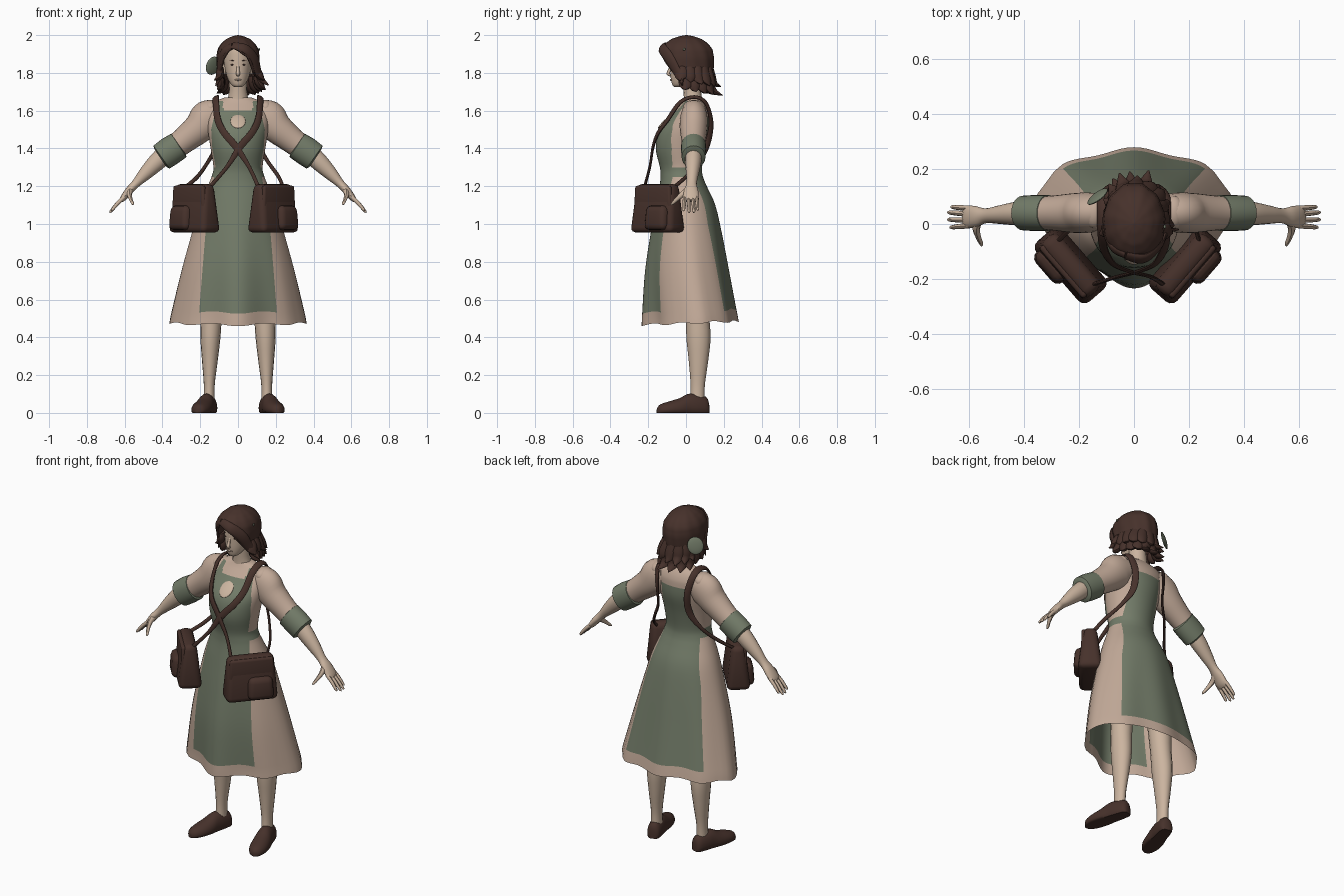
import bpy, bmesh, math, random
from mathutils import Vector

if "Cube" in bpy.data.objects:
    bpy.data.objects.remove(bpy.data.objects["Cube"])

random.seed(4)
TAU = 2 * math.pi


def material(name, rgb):
    m = bpy.data.materials.new(name)
    m.diffuse_color = (*rgb, 1)
    m.use_nodes = True
    m.node_tree.nodes["Principled BSDF"].inputs["Base Color"].default_value = m.diffuse_color
    return m


SKIN = material("skin", (0.60, 0.46, 0.35))
CLOTH = material("beige_cloth", (0.54, 0.40, 0.315))
GREEN = material("sage_green", (0.17, 0.20, 0.14))
BROWN = material("dark_brown", (0.062, 0.031, 0.024))


def spline(pts, k=4):
    """Catmull-Rom through tuples of any length."""
    out, n = [], len(pts)
    for i in range(n - 1):
        a, b, c, d = pts[max(i - 1, 0)], pts[i], pts[i + 1], pts[min(i + 2, n - 1)]
        for j in range(k):
            t = j / k
            out.append(tuple(0.5 * (2 * q + (r - p) * t + (2 * p - 5 * q + 4 * r - s) * t * t
                       + (3 * q - p - 3 * r + s) * t ** 3) for p, q, r, s in zip(a, b, c, d)))
    return out + [tuple(pts[-1])]


def interp(table, x):
    for (a, p), (b, q) in zip(table, table[1:]):
        if x <= b:
            return p + (q - p) * max(0, (x - a) / (b - a))
    return table[-1][1]


def finish(name, bm, mats):
    bmesh.ops.recalc_face_normals(bm, faces=bm.faces)
    me = bpy.data.meshes.new(name)
    bm.to_mesh(me)
    bm.free()
    for m in mats:
        me.materials.append(m)
    ob = bpy.data.objects.new(name, me)
    bpy.context.collection.objects.link(ob)
    return ob


def loft(name, rings, mats, caps=(True, True), rule=None):
    bm = bmesh.new()
    vs = [[bm.verts.new(p) for p in r] for r in rings]
    n = len(vs[0])
    for i in range(len(vs) - 1):
        for j in range(n):
            k = (j + 1) % n
            f = bm.faces.new((vs[i][j], vs[i][k], vs[i + 1][k], vs[i + 1][j]))
            if rule:
                f.material_index = rule(j, f.calc_center_median())
    if caps[0]:
        bm.faces.new(vs[0])
    if caps[1]:
        bm.faces.new(vs[-1])
    return finish(name, bm, mats)


def tube(name, pts, mat, ref=(0, 1, 0), center=None, n=16, k=4):
    """Points are (x, y, z, radius along ref, radius across)."""
    pts = spline(pts, k)
    P = [Vector(p[:3]) for p in pts]
    rings = []
    for i, p in enumerate(P):
        t = (P[min(i + 1, len(P) - 1)] - P[max(i - 1, 0)]).normalized()
        u = (p - Vector(center)) if center else Vector(ref)
        u = (u - t * u.dot(t)).normalized()
        v = t.cross(u)
        rings.append([p + u * math.cos(TAU * j / n) * pts[i][3] + v * math.sin(TAU * j / n) * pts[i][4]
                      for j in range(n)])
    return loft(name, rings, [mat])


def oval(z, hw, yf, yb, a):
    """Point on an oval, angle 0 = front, 90 degrees = +x."""
    return Vector((hw * math.sin(a), (yf + yb) / 2 - (yb - yf) / 2 * math.cos(a), z))


def blob(name, loc, scale, mat, rot=(0, 0, 0)):
    bm = bmesh.new()
    bmesh.ops.create_uvsphere(bm, u_segments=20, v_segments=12, radius=1)
    ob = finish(name, bm, [mat])
    ob.location, ob.scale, ob.rotation_euler = loc, scale, rot
    return ob


def box(name, loc, size, rot, bevel, taper=(1, 1)):
    bm = bmesh.new()
    bmesh.ops.create_cube(bm, size=1)
    for v in bm.verts:
        tx, ty = taper if v.co.z > 0 else (1, 1)
        v.co = Vector((v.co.x * size[0] * tx, v.co.y * size[1] * ty, v.co.z * size[2]))
    bmesh.ops.bevel(bm, geom=bm.edges[:], offset=bevel, segments=3, affect='EDGES', profile=0.5)
    ob = finish(name, bm, [BROWN])
    ob.location, ob.rotation_euler = loc, (0, 0, rot)
    return ob


# Dress: one open shell whose columns follow the apron edges
body = [(.465, .365, -.235, .28), (.53, .352, -.232, .268), (.75, .30, -.217, .228),
        (.95, .245, -.187, .19), (1.1, .20, -.159, .155), (1.2, .16, -.14, .11),
        (1.25, .14, -.135, .09), (1.3, .13, -.138, .085), (1.4, .145, -.16, .1),
        (1.5, .16, -.143, .122), (1.58, .165, -.075, .122), (1.615, .155, -.045, .115),
        (1.645, .13, -.02, .1), (1.67, .07, -.005, .08)]
front_w = [(.53, .208), (1, .168), (1.2, .135), (1.3, .118), (1.4, .136), (1.5, .142), (1.6, .12), (1.65, .105)]
back_w = [(.53, .26), (1, .182), (1.2, .13), (1.3, .11), (1.5, .09), (1.65, .085)]
N = 12
rings = []
for z, hw, yf, yb in spline(body, 4):
    af = math.asin(min(.95, interp(front_w, z) / hw))
    ab = math.pi - math.asin(min(.95, interp(back_w, z) / hw))
    half = [af * i / N for i in range(N)] + [af + (ab - af) * i / N for i in range(N)] \
        + [ab + (math.pi - ab) * i / N for i in range(N)]
    angs = half + [math.pi] + [TAU - a for a in reversed(half[1:])]
    t = max(0, min(1, (1.15 - z) / .65))
    mid = (yf + yb) / 2 + .05 * t
    ring = []
    for a in angs:
        c = math.cos(a)
        f = 1 - .038 * t * (1 - math.cos(8 * a))
        g = f - (.17 * t * math.sin(2 * a) ** 2 if c > 0 else 0)
        y = mid - c * g * (mid - yf if c > 0 else yb - mid)
        ring.append((hw * math.sin(a) * (1 + f) / 2, y, z + t ** 3 * (.04 * (y + .235) - .006 * math.cos(8 * a))))
    rings.append(ring)


def apron(j, c):
    j = j if j < 3 * N else 6 * N - 1 - j
    if 1.25 < c.z < 1.3:
        return 1
    if j < N:
        return int(c.z > .53 and c.z < 1.65 and not (abs(c.x) < .078 and c.z > 1.6))
    return int(j >= 2 * N and .545 < c.z < 1.555)


loft("dress", rings, [CLOTH, GREEN], (False, True), apron)
blob("neckline_keyhole", (0, -.109, 1.543), (.04, .053, .009), SKIN, (math.radians(43), 0, 0))

# Neck and head
tube("neck", [(0, .04, 1.62, .055, .075), (0, .035, 1.68, .047, .05), (0, .025, 1.8, .047, .047)], SKIN)
head = [(1.725, .017, -.062, -.025), (1.738, .036, -.073, 0), (1.775, .057, -.081, .06), (1.83, .071, -.084, .1),
        (1.88, .076, -.084, .11), (1.93, .07, -.078, .11), (1.97, .045, -.045, .08)]
loft("head", [[oval(*r, TAU * j / 28) for j in range(28)] for r in spline(head, 4)], [SKIN])
tube("nose", [(0, -.078, 1.85, .004, .006), (0, -.086, 1.82, .007, .008), (0, -.094, 1.795, .009, .011),
              (0, -.08, 1.786, .005, .007)], SKIN, n=10)
blob("lips", (0, -.079, 1.763), (.018, .006, .005), CLOTH)
for s in (-1, 1):
    blob("eye", (s * .03, -.0755, 1.843), (.012, .003, .003), BROWN, (0, 0, s * .3))
    blob("eyebrow", (s * .031, -.075, 1.866), (.015, .003, .002), BROWN, (0, s * -.1, s * .3))
    blob("ear", (s * .071, .015, 1.82), (.012, .022, .03), SKIN)

# Hair: a cap with a swept hemline, then flicked locks
hem = [(-180, 1.735), (-110, 1.75), (-75, 1.785), (-60, 1.82), (-48, 1.87), (-32, 1.91), (-16, 1.935), (0, 1.92),
       (25, 1.885), (42, 1.84), (55, 1.80), (85, 1.775), (110, 1.75), (180, 1.735)]
shape = [(1.7, .092), (1.76, .1), (1.82, .110), (1.88, .114), (1.925, .108), (1.955, .09), (1.98, .062),
         (1.995, .027), (2.0, .002)]
rows, cols = 22, 72
rings = []
for i in range(rows + 1):
    ring = []
    for j in range(cols):
        a = TAU * j / cols
        d = math.degrees(a if a <= math.pi else a - TAU)
        h = interp(hem, d)
        z = h + (2.0 - h) * math.sin(i / rows * math.pi / 2)
        r = interp(shape, z) / .112 * (1 + .015 * math.sin(11 * a + 14 * z))
        mid = .005 + .02 * (1.9 - z)
        ring.append((.112 * r * math.sin(a), mid - .142 * r * math.cos(a), z))
    rings.append(ring)
hair = loft("hair_cap", rings, [BROWN], (False, True))
solid = hair.modifiers.new("thickness", 'SOLIDIFY')
solid.thickness, solid.offset = .014, -1
for layer, (top, drop, count) in enumerate([(1.83, .095, 11), (1.785, .095, 10)]):
    for i in range(count):
        a = math.radians(75 + 210 * (i + .5 * layer) / (count - 1 + layer))
        out = random.uniform(.9, 1.15)
        sx, sy = math.sin(a), -math.cos(a)
        long = .8 + .3 * sy
        path = []
        for t, r, w in [(0, .9, .028), (.4, .95, .037), (.78, 1.06, .03), (1, 1.27 * out, .003)]:
            path.append((.108 * r * sx + .014 * t + .012 * t * math.sin(5 * i), .008 + .132 * r * sy,
                         top - drop * t * long, .6 * w, w))
        tube("hair_lock", path, BROWN, ref=(sx, sy, 0), n=8, k=3)
# Long side fringe sweeping to one side, and a shorter one opposite
tube("fringe_long", [(-.03, -.115, 1.945, .008, .02), (.035, -.126, 1.93, .012, .028), (.085, -.09, 1.88, .012, .03),
                     (.105, -.05, 1.81, .012, .026), (.125, -.025, 1.765, .01, .018), (.162, -.02, 1.735, .003, .003)],
     BROWN, center=(0, 0, 1.85), n=12)
tube("fringe_short", [(-.03, -.115, 1.945, .008, .015), (-.075, -.09, 1.915, .01, .022), (-.098, -.05, 1.85, .01, .022),
                      (-.1, -.03, 1.78, .009, .018), (-.118, -.02, 1.73, .003, .004)], BROWN, center=(0, 0, 1.85), n=12)
blob("hair_ornament", (-.133, .1, 1.838), (.045, .011, .05), GREEN, (.25, .25, math.radians(42)))
blob("hair_pin", (.112, -.01, 1.925), (.005, .007, .007), GREEN)

for s in (-1, 1):
    # Sleeve, cuff and arm
    tube("sleeve", [(s * .09, .045, 1.585, .06, .07), (s * .155, .042, 1.56, .072, .098), (s * .21, .04, 1.505, .073, .082),
                    (s * .29, .04, 1.44, .064, .069), (s * .37, .04, 1.38, .058, .064)], CLOTH, n=24)
    blob("shoulder_gather", (s * .145, .043, 1.615), (.042, .06, .042), CLOTH, (0, s * .2, 0))
    tube("cuff", [(s * .308, .04, 1.42, .052, .06), (s * .314, .04, 1.416, .066, .074), (s * .36, .04, 1.386, .066, .077),
                  (s * .405, .04, 1.354, .063, .074), (s * .411, .04, 1.35, .05, .058)], GREEN, n=24, k=1)
    tube("forearm", [(s * .37, .04, 1.385, .045, .05), (s * .43, .038, 1.328, .043, .047), (s * .49, .034, 1.268, .034, .036),
                     (s * .54, .03, 1.215, .027, .023), (s * .575, .027, 1.178, .038, .021), (s * .605, .026, 1.14, .041, .017),
                     (s * .62, .026, 1.122, .034, .01)], SKIN)
    for i, (y, tip) in enumerate([(.057, .062), (.036, .042), (.014, .016), (-.006, -.012)]):
        e = (.0, .012, .012, .004)[i]
        tube("finger", [(s * .6, y, 1.145, .01, .011), (s * (.635 + e / 2), (y + tip) / 2, 1.112 - e / 2, .0095, .01),
                        (s * (.662 + e), tip, 1.078 - e, .007, .007), (s * (.665 + e), tip, 1.073 - e, .002, .002)],
             SKIN, n=8, k=3)
    tube("thumb", [(s * .565, .02, 1.185, .016, .02), (s * .575, -.015, 1.16, .014, .016), (s * .568, -.047, 1.132, .01, .011),
                   (s * .558, -.07, 1.11, .008, .008), (s * .555, -.08, 1.102, .003, .003)], SKIN, ref=(1, 0, 0), n=8)

    # Leg and shoe
    tube("leg", [(s * .13, .055, .8, .075, .075), (s * .14, .06, .55, .062, .058), (s * .146, .066, .4, .064, .053),
                 (s * .149, .066, .28, .052, .042), (s * .152, .062, .15, .038, .029), (s * .153, .06, .06, .038, .03)], SKIN)
    axis = Vector((s * .075, -.272, 0)).normalized()
    side = Vector((-axis.y, axis.x, 0))
    rings = []
    for t, w, h in spline([(0, .018, .05), (.015, .036, .085), (.07, .044, .1), (.115, .046, .1), (.16, .052, .078),
                           (.22, .05, .06), (.265, .034, .045), (.283, .01, .025)], 3):
        c = Vector((s * .14, .12, 0)) + axis * t
        rings.append([c + side * w * math.cos(TAU * j / 20)
                      + Vector((0, 0, h * max(0, .3 + .7 * math.sin(TAU * j / 20)))) for j in range(20)])
    loft("shoe", rings, [BROWN])

    # Strap: crosses the chest, runs over the shoulder and down the back
    cx, far = (.18, -.225) if s > 0 else (-.225, .18)
    path = [(far + s * .07, -.222, 1.19), (-s * .06, -.192, 1.3), (s * .012, -.174, 1.41), (s * .075, -.146, 1.485),
            (s * .108, -.095, 1.555), (s * .117, -.03, 1.645), (s * .117, .045, 1.672), (s * .115, .105, 1.64),
            (s * .1, .132, 1.54), (s * .105, .115, 1.43), (s * .155, .075, 1.335), (s * .215, 0, 1.25), (cx + s * .06, -.07, 1.19)]
    tube("bag_strap", [(*p, .007, .019 if 1 < i < 10 else .011) for i, p in enumerate(path)], BROWN,
         center=(0, .02, 1.42), n=10, k=5)

    # Soft shoulder bag with a thin flap and a bulging outer pocket
    rot = s * math.radians(49)
    ux = Vector((math.cos(rot), math.sin(rot), 0)) * s
    out = Vector((s * .755, -.656, 0))
    c = Vector((cx, -.145, 1.083)) + out * .008
    box("bag", c, (.295, .135, .258), rot, .03, (.88, .55))
    box("bag_flap", c + out * .034 + Vector((0, 0, .045)), (.262, .03, .15), rot, .012, (.93, .9))
    box("bag_pocket", c + ux * .045 + out * .055 + Vector((0, 0, -.05)), (.15, .075, .13), rot, .03, (.9, .75))

# Smooth shading with sharp corners kept
for ob in bpy.context.scene.objects:
    ob.select_set(True)
    bpy.context.view_layer.objects.active = ob
bpy.ops.object.shade_smooth_by_angle(angle=math.radians(45))
